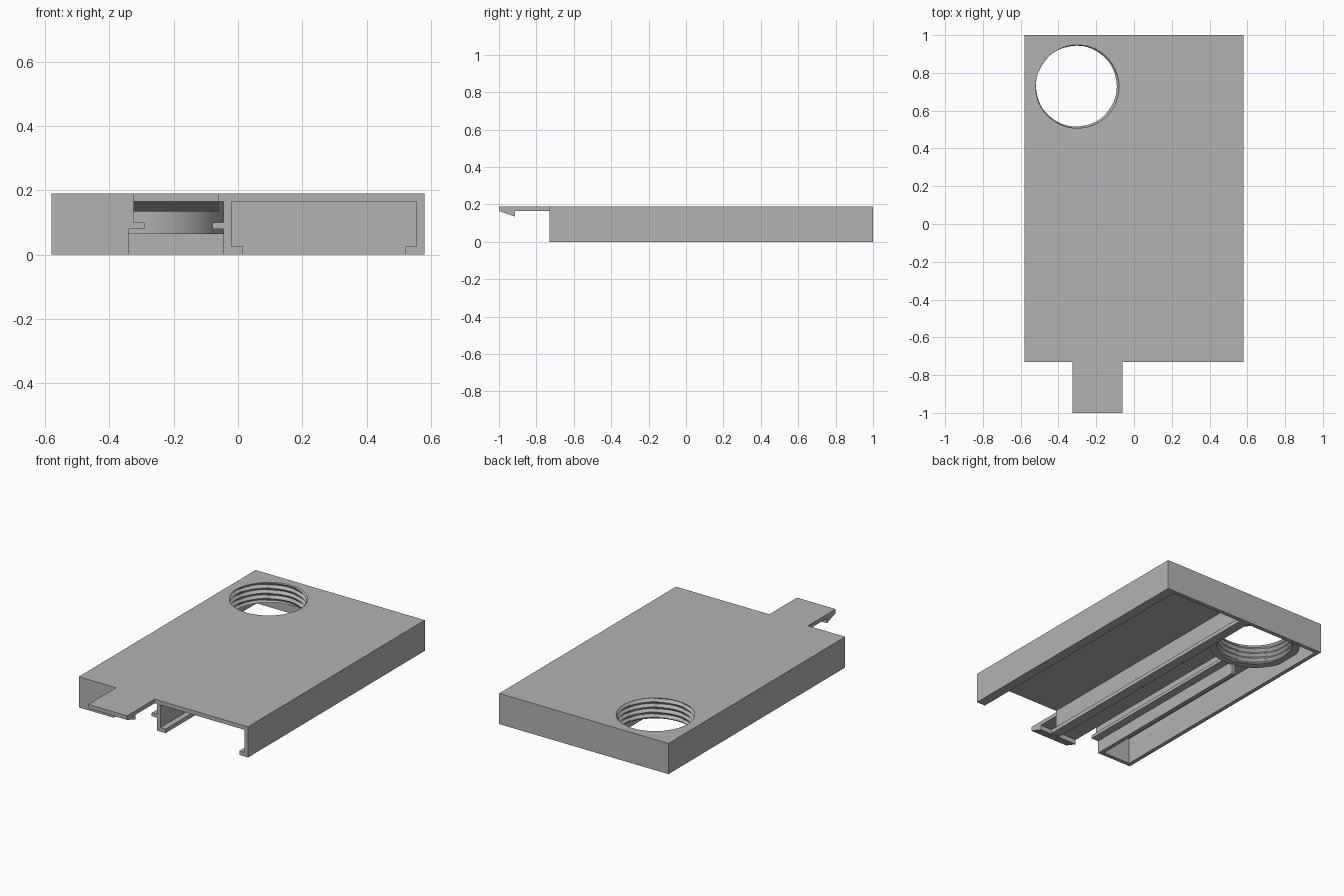
import bpy, bmesh, math
from mathutils import Vector

old = bpy.data.objects.get("Cube")
if old:
    bpy.data.objects.remove(old, do_unlink=True)

grey = bpy.data.materials.new("plain_grey")
grey.use_nodes = True
GREY = (0.45, 0.45, 0.45, 1)
grey.diffuse_color = GREY
grey.node_tree.nodes["Principled BSDF"].inputs["Base Color"].default_value = GREY


def make(name, bm):
    bmesh.ops.recalc_face_normals(bm, faces=bm.faces)
    mesh = bpy.data.meshes.new(name)
    bm.to_mesh(mesh)
    bm.free()
    mesh.materials.append(grey)
    ob = bpy.data.objects.new(name, mesh)
    bpy.context.collection.objects.link(ob)
    return ob


def prism(name, pts, axis, lo, hi):
    """Extrude a closed profile: (x, z) along y, or (y, z) along x."""
    bm = bmesh.new()
    place = (lambda a, b: (a, lo, b)) if axis == "y" else (lambda a, b: (lo, a, b))
    face = bm.faces.new([bm.verts.new(place(a, b)) for a, b in pts])
    out = bmesh.ops.extrude_face_region(bm, geom=[face])
    shift = Vector((0, hi - lo, 0)) if axis == "y" else Vector((hi - lo, 0, 0))
    bmesh.ops.translate(bm, vec=shift,
                        verts=[g for g in out["geom"] if isinstance(g, bmesh.types.BMVert)])
    return make(name, bm)


def box(name, x0, x1, y0, y1, z0, z1):
    return prism(name, [(x0, z0), (x1, z0), (x1, z1), (x0, z1)], "y", y0, y1)


def combine(target, tool, operation):
    tool.hide_render = True
    mod = target.modifiers.new(tool.name, "BOOLEAN")
    mod.operation, mod.object, mod.solver = operation, tool, "EXACT"
    bpy.context.view_layer.objects.active = target
    bpy.ops.object.modifier_apply(modifier=mod.name)
    bpy.data.objects.remove(tool, do_unlink=True)


HALF, FRONT, BACK, TOP = 0.58, -0.73, 1.0, 0.19
WALL, CEIL = 0.025, 0.165
IN, REAR = HALF - WALL, BACK - WALL
HOLE = Vector((-0.305, 0.73, 0))

body = box("case_body", -HALF, HALF, FRONT, BACK, 0, TOP)

# Large sliding tray with retaining lips along its lower edges
tray = [(0.015, -0.1), (0.52, -0.1), (0.52, WALL), (IN, WALL),
        (IN, CEIL), (-0.02, CEIL), (-0.02, WALL), (0.015, WALL)]
combine(body, prism("tray_cutter", tray, "y", FRONT - 0.1, REAR), "DIFFERENCE")

# Narrow channel with a guide rail on each side
channel = [(-0.34, -0.1), (-0.045, -0.1), (-0.045, 0.08), (-0.08, 0.08),
           (-0.08, 0.1), (-0.045, 0.1), (-0.045, CEIL), (-0.325, CEIL),
           (-0.325, 0.1), (-0.29, 0.1), (-0.29, 0.08), (-0.34, 0.08)]
combine(body, prism("channel_cutter", channel, "y", FRONT - 0.1, 0.62), "DIFFERENCE")

# Side bay and the chamber around the threaded neck
combine(body, box("bay_cutter", -IN, -0.365, FRONT + WALL, 0.8, -0.1, CEIL), "DIFFERENCE")
combine(body, box("chamber_cutter", -IN, -0.045, 0.48, REAR, -0.1, CEIL), "DIFFERENCE")

# Front latch tongue with a sloping hook
latch = [(-1, TOP), (-1, CEIL), (-0.915, 0.135), (-0.915, CEIL),
         (FRONT + 0.01, CEIL), (FRONT + 0.01, TOP)]
combine(body, prism("latch", latch, "x", -0.325, -0.06), "UNION")

# Neck below the top plate
bm = bmesh.new()
bmesh.ops.create_cone(bm, cap_ends=True, segments=64, radius1=0.262, radius2=0.262, depth=0.11)
bmesh.ops.translate(bm, verts=bm.verts, vec=HOLE + Vector((0, 0, 0.12)))
combine(body, make("neck", bm), "UNION")

# Helical plug that cuts the internal thread
SEG, ROWS, PITCH = 64, 58, 0.032
bm = bmesh.new()
rings = []
for j in range(ROWS + 1):
    z = 0.004 * j - 0.011
    ring = []
    for i in range(SEG):
        turn = i / SEG
        wave = abs(((z / PITCH - turn) % 1) * 2 - 1)
        r = 0.213 + 0.015 * wave
        a = math.tau * turn
        ring.append(bm.verts.new(HOLE + Vector((r * math.cos(a), r * math.sin(a), z))))
    rings.append(ring)
for low, high in zip(rings, rings[1:]):
    for i in range(SEG):
        k = (i + 1) % SEG
        bm.faces.new((low[i], low[k], high[k], high[i]))
bm.faces.new(rings[0])
bm.faces.new(rings[-1])
bmesh.ops.triangulate(bm, faces=bm.faces)
combine(body, make("thread_cutter", bm), "DIFFERENCE")

# Sharp edges stay crisp while the neck reads as round
bpy.ops.object.select_all(action="DESELECT")
body.select_set(True)
bpy.context.view_layer.objects.active = body
bpy.ops.object.shade_smooth_by_angle(angle=math.radians(20))
